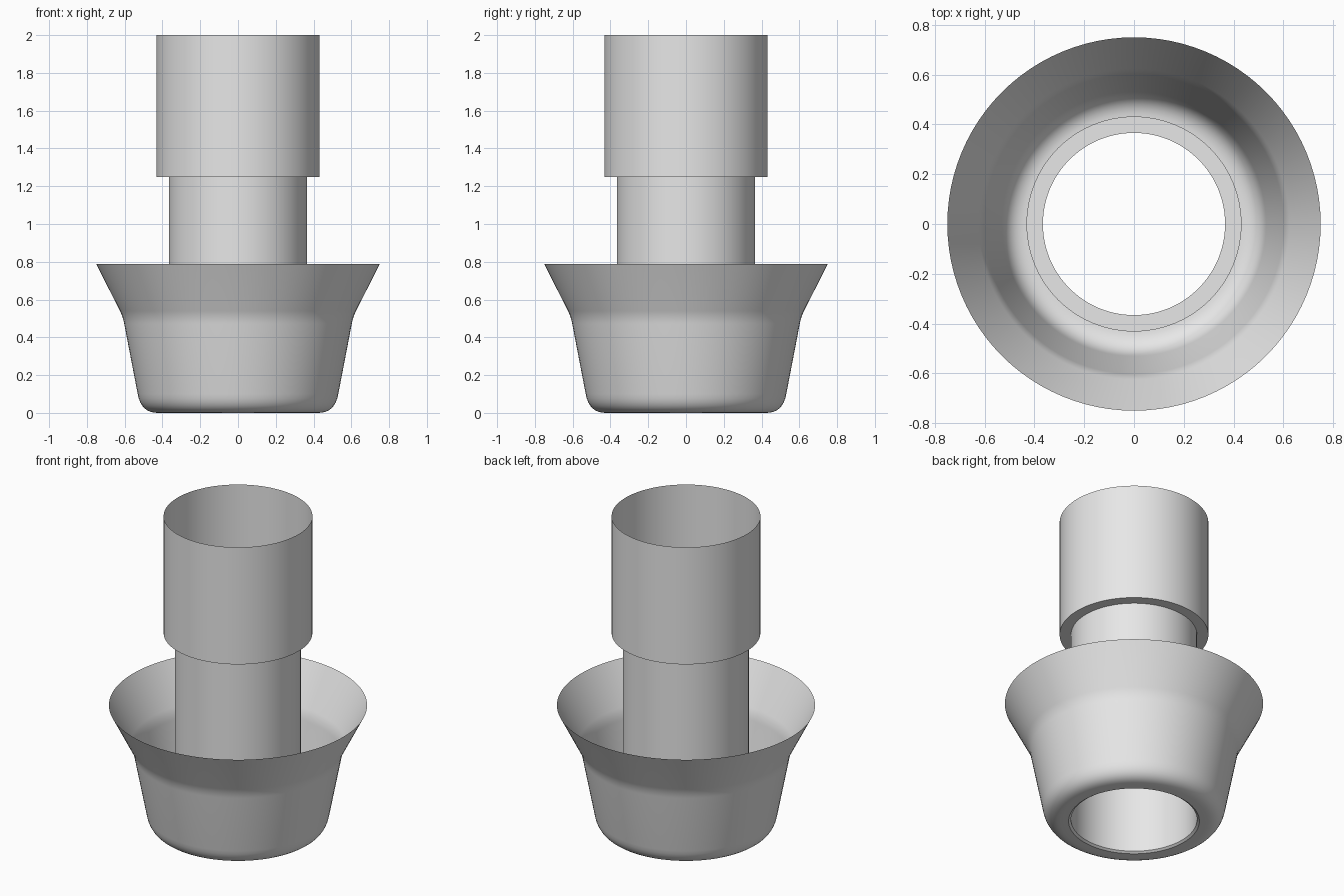
import bpy, bmesh, math
from mathutils import Vector

if "Cube" in bpy.data.objects:
    bpy.data.objects.remove(bpy.data.objects["Cube"], do_unlink=True)

SEGMENTS = 96

grey = bpy.data.materials.new("plain grey")
grey.use_nodes = True
grey.diffuse_color = (0.8, 0.8, 0.8, 1)
grey.node_tree.nodes["Principled BSDF"].inputs["Base Color"].default_value = (0.8, 0.8, 0.8, 1)


def rounded(start, corner, end, steps=8):
    """Points of a rounded corner in an (r, z) profile."""
    a, b, c = Vector(start), Vector(corner), Vector(end)
    return [tuple(a * (1 - t) ** 2 + b * 2 * t * (1 - t) + c * t * t)
            for t in (i / steps for i in range(steps + 1))]


def lathe(name, profile):
    """Thin shell made by turning an (r, z) profile, bottom to top, around z."""
    bm = bmesh.new()
    rings = []
    for r, z in profile:
        rings.append([bm.verts.new((r * math.cos(2 * math.pi * i / SEGMENTS),
                                    r * math.sin(2 * math.pi * i / SEGMENTS), z))
                      for i in range(SEGMENTS)])
    for low, high in zip(rings, rings[1:]):
        for i in range(SEGMENTS):
            j = (i + 1) % SEGMENTS
            bm.faces.new((low[i], low[j], high[j], high[i]))
    mesh = bpy.data.meshes.new(name)
    bm.to_mesh(mesh)
    bm.free()
    mesh.materials.append(grey)
    obj = bpy.data.objects.new(name, mesh)
    bpy.context.collection.objects.link(obj)
    bpy.ops.object.select_all(action='DESELECT')
    obj.select_set(True)
    bpy.context.view_layer.objects.active = obj
    bpy.ops.object.shade_smooth_by_angle(angle=math.radians(30))
    return obj


# Flared bowl with a rounded base and a round hole in its floor
lathe("flared_bowl",
      [(0.38, 0.0)]
      + rounded((0.425, 0.0), (0.513, 0.0), (0.531, 0.1))
      + rounded((0.602, 0.47), (0.609, 0.508), (0.625, 0.54))
      + [(0.75, 0.787)])

# Narrow tube rising from the floor hole, with a small chamfer at its foot
lathe("inner_tube", [(0.38, 0.0), (0.366, 0.01), (0.366, 1.25)])

# Wider open collar with a flat ledge underneath
lathe("upper_collar", [(0.366, 1.25), (0.432, 1.25), (0.432, 2.0)])
